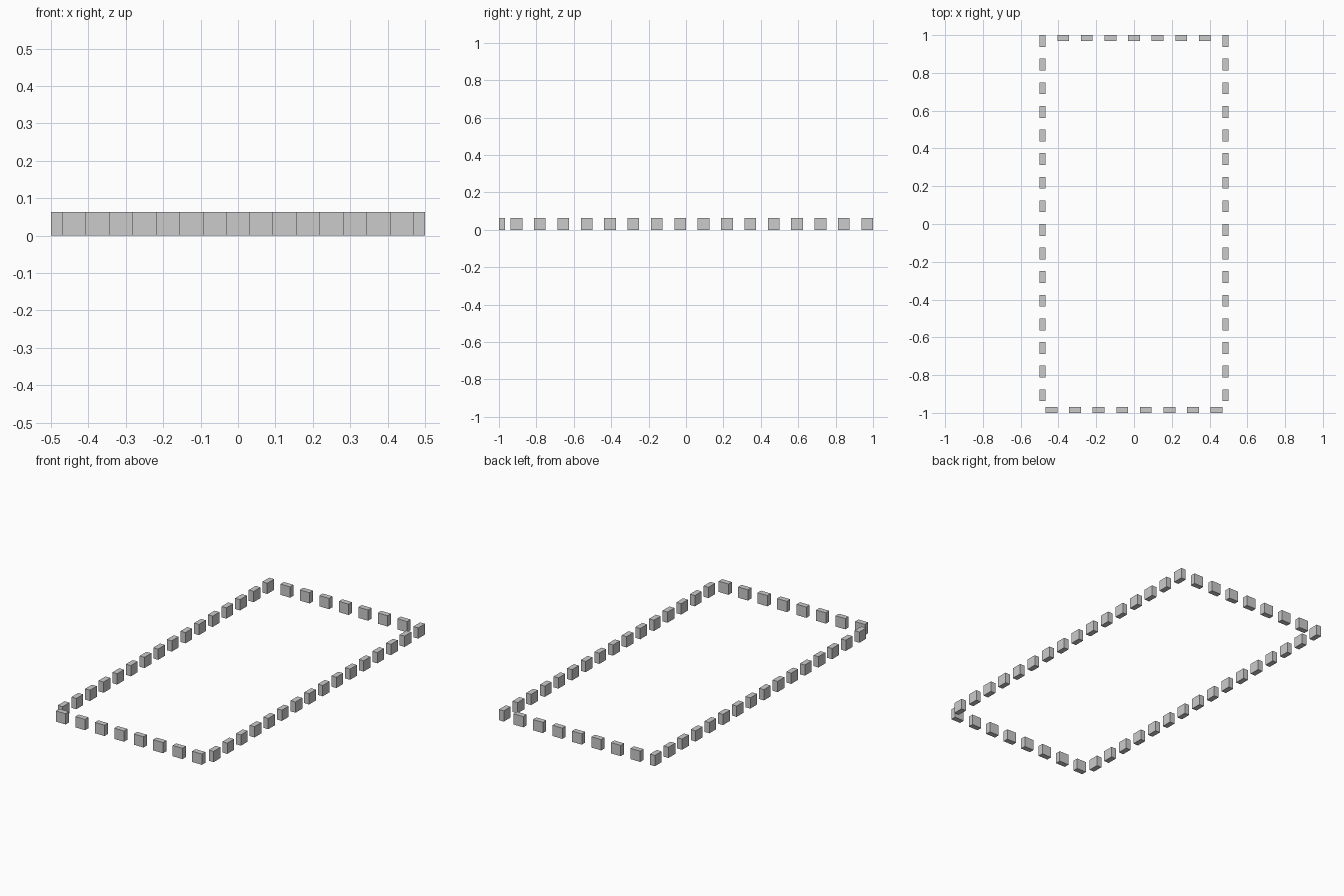
import bpy, bmesh
from mathutils import Matrix, Vector

if "Cube" in bpy.data.objects:
    bpy.data.objects.remove(bpy.data.objects["Cube"])

SIZE, DEPTH, PITCH = 0.0625, 0.03125, 0.125


def merlon_row(name, count, first, step, dims):
    """A row of separate blocks as one object; first is the first block's centre."""
    bm = bmesh.new()
    for i in range(count):
        centre = Vector(first) + Vector(step) * i
        bmesh.ops.create_cube(bm, size=1, matrix=Matrix.Translation(centre) @ Matrix.Diagonal((*dims, 1)))
    mesh = bpy.data.meshes.new(name)
    bm.to_mesh(mesh)
    bm.free()
    bpy.context.collection.objects.link(bpy.data.objects.new(name, mesh))


z = SIZE / 2
x_side = 0.5 - DEPTH / 2
y_end = 1 - DEPTH / 2

# long side rows, starting flush with the back edge
for name, s in (("left_merlons", -1), ("right_merlons", 1)):
    merlon_row(name, 16, (s * x_side, 1 - SIZE / 2, z), (0, -PITCH, 0), (DEPTH, SIZE, SIZE))

# short end rows, staggered by half a pitch
merlon_row("front_merlons", 8, (-3.5 * PITCH, -y_end, z), (PITCH, 0, 0), (SIZE, DEPTH, SIZE))
merlon_row("back_merlons", 7, (-3 * PITCH, y_end, z), (PITCH, 0, 0), (SIZE, DEPTH, SIZE))
